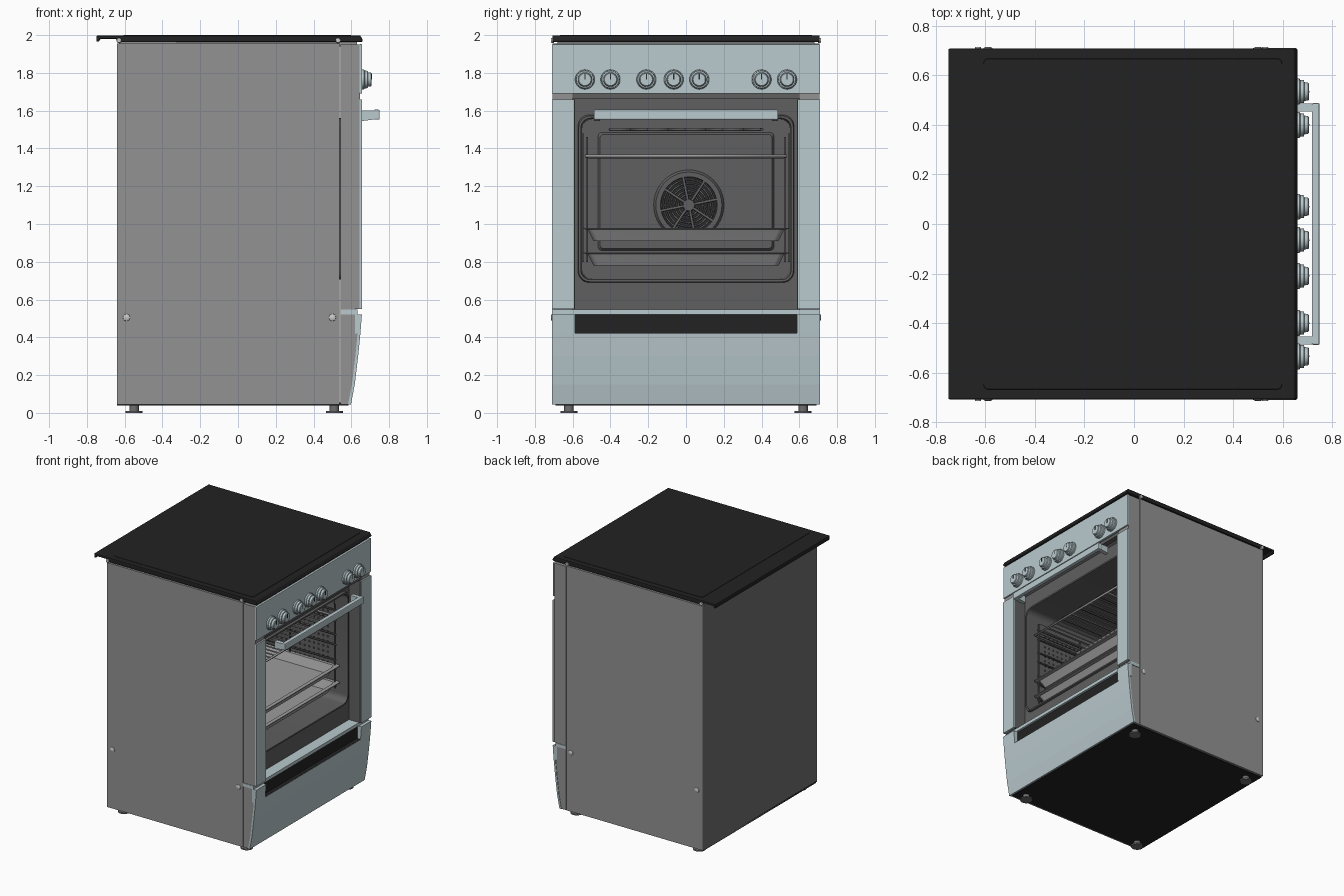
import bpy, bmesh, math
from mathutils import Vector, Matrix

if "Cube" in bpy.data.objects:
    bpy.data.objects.remove(bpy.data.objects["Cube"])


def material(name, r, g, b):
    m = bpy.data.materials.new(name)
    m.diffuse_color = (r, g, b, 1)
    m.use_nodes = True
    m.node_tree.nodes["Principled BSDF"].inputs["Base Color"].default_value = m.diffuse_color
    return m


STEEL = material("pale steel", 0.49, 0.59, 0.62)
GREY = material("side grey", 0.29, 0.29, 0.29)
BACK = material("back grey", 0.16, 0.16, 0.16)
BLACK = material("top black", 0.016, 0.016, 0.016)
CAVITY = material("oven dark grey", 0.115, 0.115, 0.115)
TRAY = material("tray grey", 0.33, 0.33, 0.33)
SCREW = material("screw white", 0.6, 0.6, 0.6)
HOLE = material("hole dark", 0.03, 0.03, 0.03)


def finish(name, bm, mat, bevel=0, smooth=False):
    bmesh.ops.recalc_face_normals(bm, faces=bm.faces)
    me = bpy.data.meshes.new(name)
    bm.to_mesh(me)
    bm.free()
    me.materials.append(mat)
    ob = bpy.data.objects.new(name, me)
    bpy.context.collection.objects.link(ob)
    if bevel:
        b = ob.modifiers.new("bevel", 'BEVEL')
        b.width, b.segments, b.limit_method = bevel, 2, 'ANGLE'
    if smooth:
        bpy.ops.object.select_all(action='DESELECT')
        ob.select_set(True)
        bpy.context.view_layer.objects.active = ob
        bpy.ops.object.shade_smooth_by_angle(angle=math.radians(35))
    return ob


def box(name, x0, x1, y0, y1, z0, z1, mat, bevel=0):
    bm = bmesh.new()
    bmesh.ops.create_cube(bm, size=1)
    for v in bm.verts:
        v.co = Vector(((x0 + x1) / 2 + v.co.x * (x1 - x0),
                       (y0 + y1) / 2 + v.co.y * (y1 - y0),
                       (z0 + z1) / 2 + v.co.z * (z1 - z0)))
    return finish(name, bm, mat, bevel)


def prism(name, pts, y0, y1, mat, bevel=0):
    """Side profile in x,z pulled along y."""
    bm = bmesh.new()
    f = bm.faces.new([bm.verts.new((x, y0, z)) for x, z in pts])
    ext = bmesh.ops.extrude_face_region(bm, geom=[f])
    for v in ext["geom"]:
        if isinstance(v, bmesh.types.BMVert):
            v.co.y = y1
    return finish(name, bm, mat, bevel)


def lathe(name, base, axis, steps, mat, n=32):
    """Turned shape: steps are (distance along axis, radius)."""
    bm = bmesh.new()
    rot = Vector((0, 0, 1)).rotation_difference(Vector(axis)).to_matrix()
    rings = [[bm.verts.new(Vector(base) + rot @ Vector((r * math.cos(2 * math.pi * i / n),
              r * math.sin(2 * math.pi * i / n), d))) for i in range(n)] for d, r in steps]
    for a, b in zip(rings, rings[1:]):
        for i in range(n):
            bm.faces.new((a[i], a[(i + 1) % n], b[(i + 1) % n], b[i]))
    bm.faces.new(rings[0])
    bm.faces.new(rings[-1])
    return finish(name, bm, mat, smooth=True)


def loft(name, rings, mat, flat=False, cap=True):
    """Rounded rectangles joined in order. Upright: (x, half y, z0, z1, r); flat: (z, half y, x0, x1, r)."""
    bm = bmesh.new()
    loops = []
    for d, h, lo, hi, r in rings:
        loop = []
        for k, (cy, cz) in enumerate(((h - r, hi - r), (r - h, hi - r), (r - h, lo + r), (h - r, lo + r))):
            for j in range(7):
                a = math.pi / 2 * (k + j / 6)
                u, w = cy + r * math.cos(a), cz + r * math.sin(a)
                loop.append(bm.verts.new((w, u, d) if flat else (d, u, w)))
        loops.append(loop)
    for a, b in zip(loops, loops[1:]):
        for i in range(len(a)):
            j = (i + 1) % len(a)
            bm.faces.new((a[i], a[j], b[j], b[i]))
    if cap:
        bm.faces.new(loops[-1])
    return finish(name, bm, mat, smooth=True)


def wires(name, paths, r, mat):
    cu = bpy.data.curves.new(name, 'CURVE')
    cu.dimensions, cu.bevel_depth, cu.bevel_resolution = '3D', r, 1
    for pts in paths:
        s = cu.splines.new('POLY')
        s.points.add(len(pts) - 1)
        for p, c in zip(s.points, pts):
            p.co = (*c, 1)
    cu.materials.append(mat)
    bpy.context.collection.objects.link(bpy.data.objects.new(name, cu))


# Outer cabinet
for s, side in ((-1, "left"), (1, "right")):
    y0, y1 = sorted((s * 0.69, s * 0.707))
    box(side + "_side_panel", -0.64, 0.538, y0, y1, 0.045, 1.955, GREY)
    prism(side + "_front_side", [(0.542, 0.045), (0.587, 0.045), (0.605, 0.15), (0.623, 0.3),
          (0.64, 0.5), (0.62, 0.52), (0.62, 0.55), (0.645, 0.55), (0.645, 1.95), (0.542, 1.95)],
          *sorted((s * 0.60, s * 0.706)), GREY)
    for x in (-0.59, 0.50):
        lathe(side + "_side_screw", (x, s * 0.705, 0.505), (0, s, 0), [(0, 0.02), (0.006, 0.018), (0.01, 0.01)], SCREW, 16)
    for x in (-0.63, 0.53):
        lathe(side + "_top_pin", (x, s * 0.70, 1.972), (0, s, 0), [(0, 0.014), (0.015, 0.012)], SCREW, 16)
    for x in (-0.55, 0.51):
        lathe(side + "_foot", (x, s * 0.62, 0), (0, 0, 1),
              [(0, 0.045), (0.01, 0.045), (0.011, 0.025), (0.05, 0.025)], BACK, 24)
box("back_panel", -0.64, -0.625, -0.69, 0.69, 0.045, 1.955, BACK)
box("bottom_panel", -0.64, 0.585, -0.69, 0.69, 0.04, 0.055, BLACK)
box("top_spacer", -0.63, 0.63, -0.68, 0.68, 1.94, 1.97, GREY)

# Hob cover with rear overhang
prism("hob_top", [(-0.75, 1.965), (-0.735, 1.965), (-0.73, 1.98), (-0.645, 1.98), (-0.635, 1.963),
      (0.655, 1.963), (0.662, 1.972), (0.648, 1.998), (-0.75, 1.998)], -0.708, 0.708, BLACK, 0.006)
loft("hob_lid_plate", [(1.995, 0.67, -0.61, 0.60, 0.02), (2.0, 0.667, -0.607, 0.597, 0.02)], BLACK, True)

# Control panel and knobs
box("control_housing", 0.542, 0.645, -0.70, 0.70, 1.69, 1.95, GREY)
box("control_panel", 0.643, 0.657, -0.71, 0.71, 1.69, 1.952, STEEL, 0.004)
box("control_lower_trim", 0.60, 0.64, -0.69, 0.69, 1.665, 1.69, CAVITY)
for y in (-0.535, -0.40, -0.21, -0.065, 0.07, 0.40, 0.535):
    lathe("knob", (0.656, y, 1.765), (1, 0, 0), [(0, 0.052), (0.012, 0.052), (0.016, 0.047), (0.03, 0.046),
          (0.032, 0.038), (0.047, 0.036), (0.051, 0.032)], STEEL)
    box("knob_pointer", 0.706, 0.709, y - 0.003, y + 0.003, 1.765, 1.797, HOLE)

# Door posts and handle
for s in (-1, 1):
    box("door_post", 0.643, 0.657, *sorted((s * 0.59, s * 0.71)), 0.55, 1.66, STEEL, 0.003)
    box("door_inner_edge", 0.548, 0.644, *sorted((s * 0.588, s * 0.602)), 0.55, 1.66, CAVITY)
    prism("handle_bracket", [(0.655, 1.545), (0.73, 1.555), (0.73, 1.60), (0.655, 1.60)],
          *sorted((s * 0.455, s * 0.487)), STEEL)
box("handle_bar", 0.718, 0.75, -0.488, 0.488, 1.552, 1.605, STEEL, 0.006)

# Storage drawer front, grip recess and rail
curve = [(0.598, 0.045), (0.618, 0.15), (0.636, 0.3), (0.648, 0.42)]
sheet = curve + [(x - 0.015, z) for x, z in reversed(curve)]
prism("drawer_front", sheet, -0.71, 0.71, STEEL)
for s in (-1, 1):
    prism("drawer_upper_corner", [(0.648, 0.42), (0.656, 0.522), (0.62, 0.522), (0.62, 0.42)],
          *sorted((s * 0.588, s * 0.71)), STEEL)
box("drawer_grip_back", 0.60, 0.615, -0.60, 0.60, 0.41, 0.525, BLACK)
box("drawer_grip_floor", 0.60, 0.646, -0.588, 0.588, 0.415, 0.422, BLACK)
box("drawer_top_rail", 0.542, 0.632, -0.71, 0.71, 0.522, 0.548, STEEL)

# Oven cavity: front surround, raised lip, walls and back
loft("oven_cavity", [(0.545, 0.69, 0.54, 1.70, 0.01), (0.545, 0.572, 0.69, 1.578, 0.06),
     (0.56, 0.568, 0.694, 1.572, 0.06), (0.56, 0.556, 0.705, 1.56, 0.05),
     (-0.38, 0.55, 0.71, 1.555, 0.05)], CAVITY)
loft("oven_back_plate", [(-0.38, 0.465, 0.86, 1.485, 0.02), (-0.365, 0.455, 0.87, 1.475, 0.02)], CAVITY)


# Fan grille
def circle(r, x):
    return [(x, 0.015 + r * math.cos(math.pi * i / 20), 1.10 + r * math.sin(math.pi * i / 20)) for i in range(41)]


lathe("fan_rim", (-0.366, 0.015, 1.10), (1, 0, 0), [(0, 0.187), (0.02, 0.175), (0.02, 0.15), (0.004, 0.147)], CAVITY, 40)
lathe("fan_hub", (-0.364, 0.015, 1.10), (1, 0, 0), [(0, 0.035), (0.02, 0.03)], CAVITY, 24)
lathe("fan_opening", (-0.364, 0.015, 1.10), (1, 0, 0), [(0, 0.146), (0.004, 0.146)], HOLE, 40)
wires("fan_rings", [circle(r, -0.354) for r in (0.055, 0.075, 0.095, 0.115, 0.135)], 0.005, CAVITY)
wires("fan_spokes", [[(-0.352, 0.015 + r * math.cos(a), 1.10 + r * math.sin(a)) for r in (0.03, 0.15)]
      for a in (i * math.pi / 4 + 0.2 for i in range(8))], 0.008, CAVITY)

# Perforated side liners and shelf ladders
for s in (-1, 1):
    box("side_liner", -0.33, 0.45, *sorted((s * 0.54, s * 0.551)), 0.80, 1.48, CAVITY)
    bm = bmesh.new()
    for i in range(18):
        for j in range(13):
            m = Matrix.Translation((-0.28 + i * 0.04, s * 0.5385, 0.90 + j * 0.04)) @ Matrix.Rotation(math.pi / 2, 4, 'X')
            bmesh.ops.create_circle(bm, cap_ends=True, segments=8, radius=0.011, matrix=m)
    finish("liner_holes", bm, HOLE)
    y = s * 0.525
    wires("shelf_ladder", [[(-0.33, y, z), (0.48, y, z)] for z in (0.82, 0.95, 1.02, 1.14, 1.22, 1.33, 1.41)]
          + [[(x, y, 0.80), (x, y, 1.46)] for x in (-0.32, 0.08, 0.47)], 0.006, CAVITY)

# Baking trays
for z in (0.91, 0.78):
    loft("baking_tray", [(z + 0.064, 0.545, -0.30, 0.505, 0.02), (z + 0.07, 0.545, -0.30, 0.505, 0.02),
         (z + 0.07, 0.515, -0.27, 0.475, 0.03), (z + 0.008, 0.485, -0.24, 0.445, 0.03)], TRAY, True)
    loft("baking_tray_underside", [(z + 0.064, 0.545, -0.30, 0.505, 0.02), (z + 0.06, 0.52, -0.275, 0.48, 0.03),
         (z, 0.49, -0.245, 0.45, 0.03)], TRAY, True)

# Wire rack and top heating element
frame = [(-0.30, -0.53, 1.36), (0.50, -0.53, 1.36), (0.50, 0.53, 1.36), (-0.30, 0.53, 1.36), (-0.30, -0.53, 1.36)]
wires("wire_rack_frame", [frame, [(0.1, -0.53, 1.355), (0.1, 0.53, 1.355)]], 0.009, TRAY)
wires("wire_rack_bars", [[(-0.30, -0.48 + i * 0.048, 1.352), (0.50, -0.48 + i * 0.048, 1.352)] for i in range(21)], 0.005, TRAY)
loop = [(-0.36, -0.08, 1.46)]
for i in range(5):
    y = -0.40 + i * 0.2
    loop += [(-0.25, y, 1.50), (0.35, y, 1.50), (0.35, y + 0.1, 1.50), (-0.25, y + 0.1, 1.50)]
wires("top_heating_element", [loop[1:-2]], 0.01, CAVITY)
